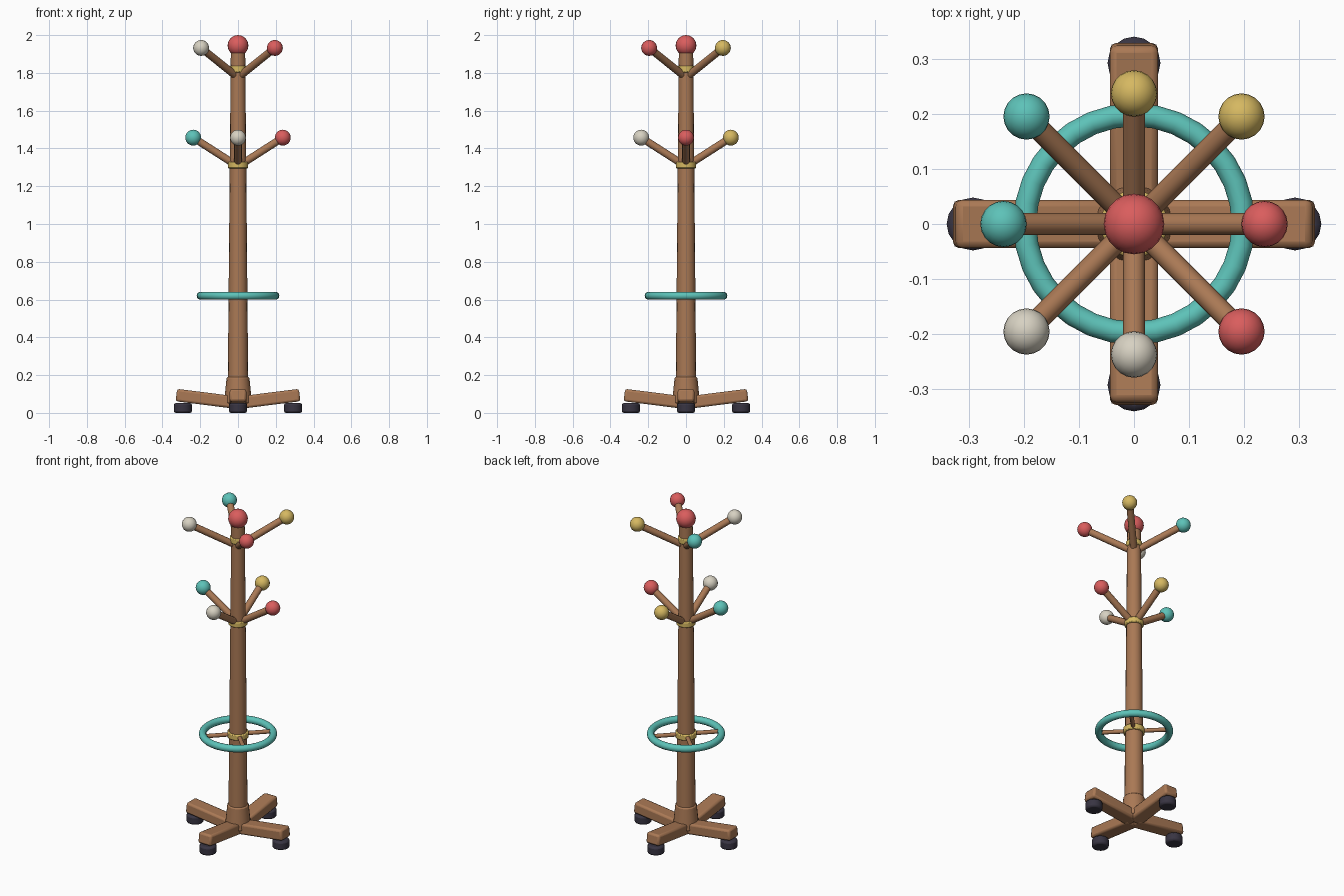
import bpy
import math
from mathutils import Vector, Matrix

if "Cube" in bpy.data.objects:
    bpy.data.objects.remove(bpy.data.objects["Cube"], do_unlink=True)


def material(name, rgb):
    m = bpy.data.materials.new(name)
    m.use_nodes = True
    m.diffuse_color = (*rgb, 1)
    m.node_tree.nodes["Principled BSDF"].inputs["Base Color"].default_value = (*rgb, 1)
    return m


wood = material("warm wood", (0.40, 0.19, 0.09))
teal = material("teal paint", (0.11, 0.54, 0.48))
red = material("red paint", (0.70, 0.11, 0.11))
yellow = material("yellow paint", (0.67, 0.48, 0.12))
cream = material("cream paint", (0.68, 0.64, 0.54))
rubber = material("dark rubber", (0.04, 0.035, 0.055))


def finish(name, mat, bevel=0, segments=2):
    ob = bpy.context.object
    ob.name = name
    ob.data.materials.append(mat)
    if bevel:
        b = ob.modifiers.new("Bevel", "BEVEL")
        b.width = bevel
        b.segments = segments
        b.limit_method = "ANGLE"
        b.angle_limit = math.radians(50)
    bpy.ops.object.shade_smooth_by_angle(angle=math.radians(40))
    return ob


def cone(name, r1, r2, z1, z2, mat, x=0, y=0, sides=16, bevel=0):
    bpy.ops.mesh.primitive_cone_add(vertices=sides, radius1=r1, radius2=r2,
                                    depth=z2 - z1, location=(x, y, (z1 + z2) / 2))
    return finish(name, mat, bevel)


def rod(name, start, end, radius, mat):
    a, b = Vector(start), Vector(end)
    bpy.ops.mesh.primitive_cylinder_add(
        vertices=12, radius=radius, depth=(b - a).length, location=(a + b) / 2,
        rotation=(b - a).to_track_quat("Z", "Y").to_euler())
    return finish(name, mat)


def ball(name, loc, radius, mat):
    bpy.ops.mesh.primitive_uv_sphere_add(segments=20, ring_count=12,
                                         radius=radius, location=loc)
    return finish(name, mat)


# Central pole, hub and finial
cone("pole", 0.055, 0.038, 0.05, 1.92, wood)
cone("base_hub", 0.074, 0.060, 0.05, 0.19, wood, bevel=0.008)
ball("finial", (0, 0, 1.945), 0.055, red)

# Brass-coloured collars
for name, z, r in (("ring_collar", 0.62, 0.061), ("lower_collar", 1.312, 0.054),
                   ("upper_collar", 1.82, 0.046)):
    cone(name, r, r, z - 0.017, z + 0.017, yellow, bevel=0.005)

# Four sloping legs with casters
for i in range(4):
    a = i * math.pi / 2
    bpy.ops.mesh.primitive_cube_add(size=1)
    leg = finish(f"leg_{i + 1}", wood, 0.012)
    leg.data.transform(Matrix.Diagonal((0.325, 0.088, 0.066, 1)))
    leg.matrix_world = (Matrix.Rotation(a, 4, "Z")
                        @ Matrix.Translation((0.165, 0, 0.074))
                        @ Matrix.Rotation(-0.125, 4, "Y"))
    cone(f"caster_{i + 1}", 0.048, 0.048, 0, 0.052, rubber,
         0.292 * math.cos(a), 0.292 * math.sin(a), bevel=0.010)

# Umbrella ring with diagonal spokes
bpy.ops.mesh.primitive_torus_add(major_segments=32, minor_segments=12,
                                 major_radius=0.198, minor_radius=0.021,
                                 location=(0, 0, 0.62))
finish("umbrella_ring", teal)
for i in range(4):
    a = math.pi / 4 + i * math.pi / 2
    rod(f"ring_spoke_{i + 1}", (0, 0, 0.62),
        (0.198 * math.cos(a), 0.198 * math.sin(a), 0.62), 0.012, wood)

# Two tiers of pegs with coloured ball tips
colours = (red, yellow, teal, cream)
for tier, offset, reach, z1, z2, order in (
        ("lower", 0, 0.237, 1.305, 1.457, colours),
        ("upper", math.pi / 4, 0.276, 1.775, 1.932, (yellow, teal, cream, red))):
    for i, mat in enumerate(order):
        a = offset + i * math.pi / 2
        tip = (reach * math.cos(a), reach * math.sin(a), z2)
        rod(f"{tier}_peg_{i + 1}", (0, 0, z1), tip, 0.020, wood)
        ball(f"{tier}_peg_ball_{i + 1}", tip, 0.042, mat)
